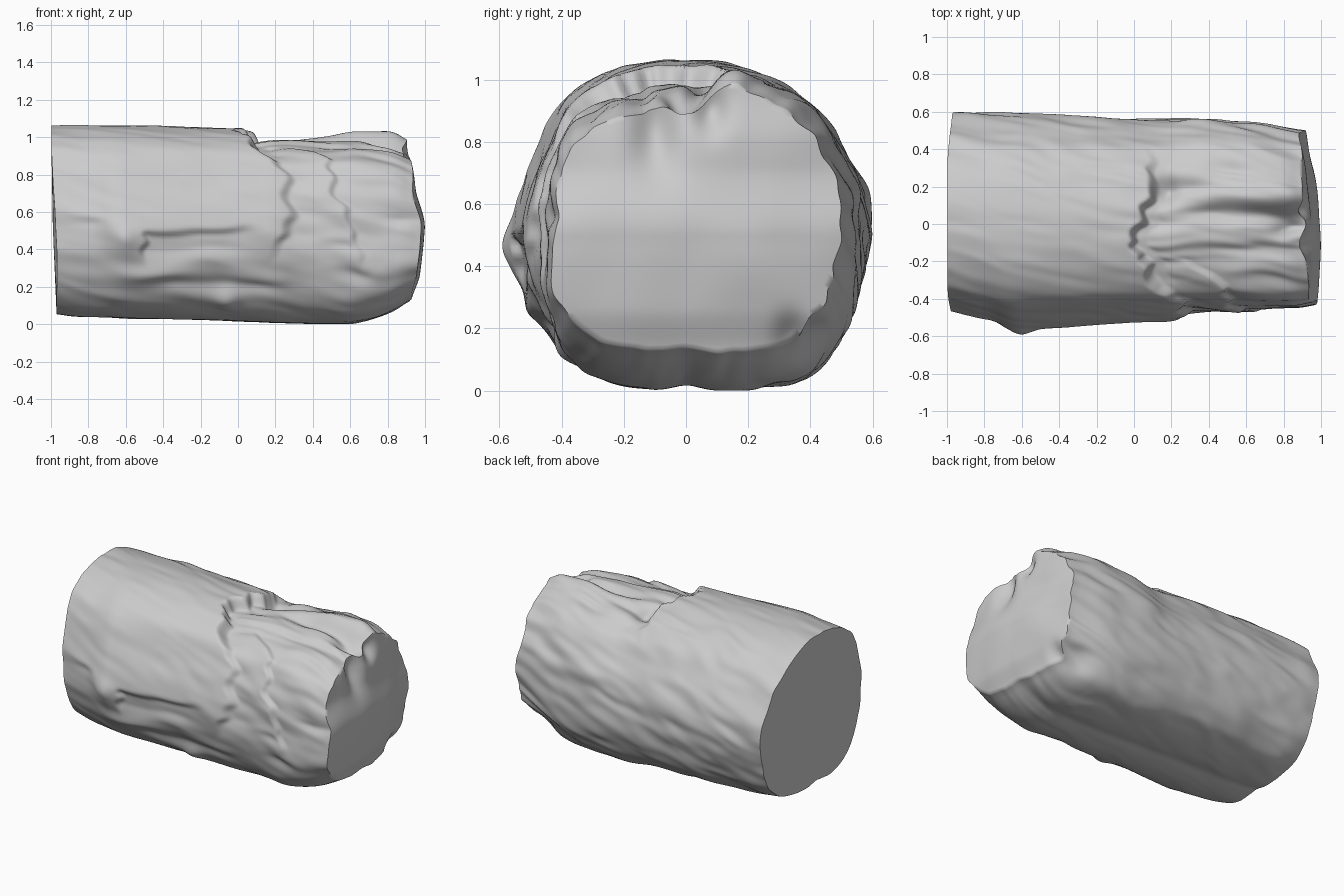
import bpy, bmesh, math
from mathutils import Vector, noise

if "Cube" in bpy.data.objects:
    bpy.data.objects.remove(bpy.data.objects["Cube"])

NX, NT, CAP, CZ = 170, 240, 26, 0.52

# Log cross-sections (y, z): bark-covered part and broken right part
ROUND = [(0, 1.06), (.2, 1.035), (.35, .965), (.45, .87), (.52, .77), (.58, .65), (.6, .52), (.575, .36),
         (.535, .23), (.47, .12), (.4, .05), (.27, .015), (0, .02), (-.2, .005), (-.35, .05), (-.44, .12),
         (-.5, .2), (-.54, .3), (-.585, .4), (-.6, .5), (-.57, .62), (-.51, .77), (-.43, .93), (-.2, 1.04)]
BROKEN = [(.05, .99), (.2, 1.07), (.36, 1.0), (.5, .84), (.57, .7), (.6, .54), (.57, .33), (.5, .15),
          (.42, .05), (.27, .01), (0, .02), (-.2, .01), (-.35, .03), (-.5, .12), (-.57, .25), (-.6, .36),
          (-.6, .55), (-.59, .72), (-.5, .89), (-.2, .975)]

# Silhouette extents along x
YMAX = [(-1, .59), (-.9, .6), (-.5, .585), (0, .56), (.2, .55), (.4, .565), (.7, .55), (.93, .5)]
YMIN = [(-1, .48), (-.88, .51), (-.75, .53), (-.66, .575), (-.4, .56), (0, .535), (.2, .52),
        (.3, .49), (.5, .475), (.88, .46), (.95, .43)]
ZMAX = [(-1, 1.06), (-.5, 1.06), (0, 1.045), (.5, 1.03), (.62, 1.045), (.88, 1.0), (.95, .95)]
ZMIN = [(-1, .06), (-.9, .04), (-.5, .03), (-.1, .02), (.2, .005), (.6, 0), (.75, .03), (.88, .09), (.95, .15)]

# Edges of the bark slabs (angle in degrees, x)
SLAB1 = [(40, .1), (62, .12), (75, .09), (90, .02), (100, 0), (112, .03), (130, .1), (150, .26), (165, .25),
         (185, .22), (200, .1)]
SLAB2 = [(105, .12), (120, .25), (138, .5), (160, .5), (180, .57), (195, .62)]

# Dents: x, angle, x radius, angle radius, depth
DENTS = [(.85, 92, .08, 8, .07), (.5, 63, .3, 5, .03), (.55, 82, .3, 5, .025), (.2, 62, .05, 8, .03),
         (.6, 112, .3, 6, .02), (.75, 72, .2, 5, -.02), (.55, 192, .1, 4, .02), (.6, 208, .1, 4, .02),
         (-.1, 213, .3, 5, .025), (-.45, 205, .2, 4, -.02), (-.62, 188, .07, 8, -.025),
         (.8, 175, .1, 4, .015), (-.05, 222, .06, 8, -.02), (-.2, 150, .35, 14, .012), (.85, 320, .1, 6, .03)]


def lerp(table, t):
    if t <= table[0][0]:
        return table[0][1]
    for (a, p), (b, q) in zip(table, table[1:]):
        if t <= b:
            return p + (q - p) * (t - a) / (b - a)
    return table[-1][1]


def soft(table, t, w=.05):
    return sum(lerp(table, t + k * w) for k in (-1, -.5, 0, .5, 1)) / 5


def polar(points):
    t = sorted((math.atan2(z - CZ, y) % math.tau, math.hypot(y, z - CZ)) for y, z in points)
    return ([(a - math.tau, r) for a, r in t[-2:]] + t + [(a + math.tau, r) for a, r in t[:2]])


def step(a, b, t):
    t = max(0, min(1, (t - a) / (b - a)))
    return t * t * (3 - 2 * t)


def relief(x, th):
    # long bark grain spiralling round the log, warped so it looks lumpy
    s = th - .45 * x
    c, k = math.cos(s), math.sin(s)
    warp = noise.noise(Vector((x * 3, c * 3, k * 3 + 9)))
    d = math.degrees(th) + 7 * warp
    h = 0
    for cx, cd, sx, sd, depth in DENTS:
        q = ((x - cx) / sx) ** 2 + ((d - cd) / sd) ** 2
        if q < 9:
            h -= depth * math.exp(-q)
    # torn edges of the two bark slabs
    w = .05 * noise.noise(Vector((d * .12, 3, 1)))
    e = soft(SLAB1, d, 4) + w
    top = step(35, 68, d) * (1 - step(120, 145, d))
    front = step(115, 140, d) * (1 - step(183, 200, d))
    h -= step(e - .015, e + .045, x) * (.08 * top * math.exp(-max(0, x - e - .1) / .22)
                                        + .035 * front * math.exp(-max(0, x - e) / .2))
    e = soft(SLAB2, d, 4) + w
    h -= .025 * step(e - .015, e + .025, x) * step(112, 135, d) * (1 - step(185, 205, d))
    # shallow recess in the front, and the step near the left end
    h -= .028 * step(-.54, -.5, x + w) * (1 - step(-.1, .15, x)) * step(178, 184, d) * (1 - step(193, 202, d))
    h -= .02 * (1 - step(-.8, -.68, x)) * step(170, 176, d) * (1 - step(176, 200, d))
    rough = .5 + .4 * step(.1, .6, x) + .5 * step(-.2, .5, c)
    flat = 1 - .6 * step(.75, .95, -math.sin(th))
    n = .014 * noise.noise(Vector((x * 2.5, c * 3.5 + warp * .5, k * 3.5)))
    n += .012 * noise.noise(Vector((x * 3.5, c * 7 + 7 + warp, k * 7)))
    return h + rough * flat * n


RA, RB = polar(ROUND), polar(BROKEN)


def section(x, th):
    m = step(.1, .65, x)
    r = soft(RA, th, .05) * (1 - m) + soft(RB, th, .05) * m
    y, z = r * math.cos(th), r * math.sin(th)
    sy = soft(YMAX if y > 0 else YMIN, x) / .6
    if y > 0 and z < 0:      # the lower back stays full along the middle
        sy += (1 - sy) * step(0, .35, -z) * (1 - step(.4, .8, abs(x)))
    y *= sy
    z *= (soft(ZMAX, x) - CZ) / .54 if z > 0 else (CZ - soft(ZMIN, x)) / .52
    g = 1 + relief(x, th) / math.hypot(y, z)
    return y * g, max(0, CZ + z * g)


def left_x(y, z):
    return -.97 - .028 * step(.05, .9, z) + .02 * step(.3, .6, abs(y))


def right_x(y, z):
    # ridge near mid-height, falling away to the rim, with dents
    x = .995 - .06 * ((y + .12) / .55) ** 2
    x -= .045 * step(.5, .72, z) + .03 * step(.8, 1, z) + .045 * step(.1, .45, .55 - z)
    x -= .06 * math.exp(-((y + .1) / .07) ** 2 - ((z - .83) / .12) ** 2)
    x -= .05 * math.exp(-((y - .08) / .05) ** 2 - ((z - .9) / .07) ** 2)
    x -= .04 * math.exp(-((y - .34) / .05) ** 2 - ((z - .17) / .07) ** 2)
    x -= .03 * (1 - step(.1, .26, z))
    return x + .015 * noise.noise(Vector((5, y * 4, z * 4)))


bm = bmesh.new()


def bridge(a, b):
    for j in range(NT):
        k = (j + 1) % NT
        bm.faces.new((a[j], a[k], b[k], b[j]))


# Side wall
rings = []
for i in range(NX + 1):
    u = i / NX
    ring = []
    for j in range(NT):
        th = math.tau * j / NT
        y, z = section(-.98 + 1.91 * u, th)
        x = left_x(y, z) * (1 - u) + right_x(y, z) * u
        ring.append(bm.verts.new((x, y, z)))
    rings.append(ring)
for a, b in zip(rings, rings[1:]):
    bridge(a, b)

# Broken right end, dented and bulging
prev = rim = rings[-1]
for c in range(1, CAP):
    f = 1 - c / CAP
    ring = []
    for v in rim:
        y, z = v.co.y * f, CZ + (v.co.z - CZ) * f
        ring.append(bm.verts.new((right_x(y, z), y, z)))
    bridge(prev, ring)
    prev = ring
tip = bm.verts.new((right_x(0, CZ), 0, CZ))
for j in range(NT):
    bm.faces.new((prev[j], prev[(j + 1) % NT], tip))

# Flat sawn left end
hub = bm.verts.new((-.99, 0, CZ))
for j in range(NT):
    bm.faces.new((rings[0][(j + 1) % NT], rings[0][j], hub))

bmesh.ops.recalc_face_normals(bm, faces=bm.faces)
mesh = bpy.data.meshes.new("log")
bm.to_mesh(mesh)
bm.free()
log = bpy.data.objects.new("log", mesh)
bpy.context.collection.objects.link(log)
bpy.context.view_layer.objects.active = log
log.select_set(True)
bpy.ops.object.shade_smooth_by_angle(angle=math.radians(60))
